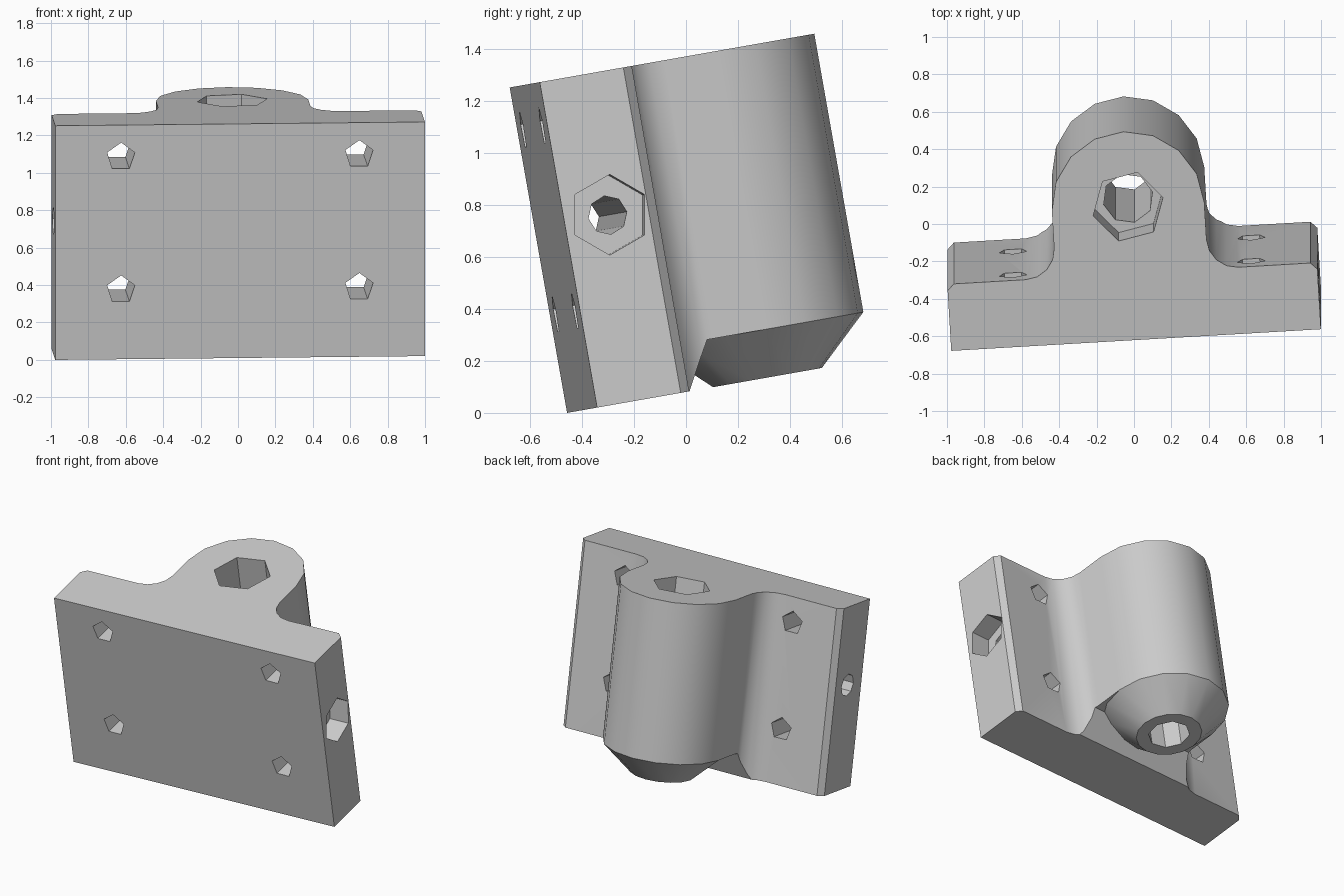
import bpy, bmesh
from math import radians, sin, cos, pi
from mathutils import Matrix

if "Cube" in bpy.data.objects:
    bpy.data.objects.remove(bpy.data.objects["Cube"])

BOTTOM, TOP = 0.078, 1.349      # height range of the body
FRONT, BACK = -0.392, -0.03     # faces of the mounting plate
MID = -0.012                    # plane of symmetry
AXIS_Y, RADIUS = 0.333, 0.408   # barrel axis and radius
FILLET = 0.16
HALF = 0.99
CHAMFER = 0.035
SHOULDER = 0.262                # where the barrel starts to taper

grey = bpy.data.materials.new("plain_grey")
grey.use_nodes = True
grey.diffuse_color = (0.6, 0.6, 0.6, 1)
grey.node_tree.nodes["Principled BSDF"].inputs["Base Color"].default_value = (0.6, 0.6, 0.6, 1)


def prism(name, points, depth):
    """Extrude a closed loop of 3D points along a vector."""
    bm = bmesh.new()
    face = bm.faces.new([bm.verts.new(p) for p in points])
    new = bmesh.ops.extrude_face_region(bm, geom=[face])["geom"]
    bmesh.ops.translate(bm, vec=depth, verts=[v for v in new if isinstance(v, bmesh.types.BMVert)])
    return finish(name, bm)


def finish(name, bm):
    bmesh.ops.recalc_face_normals(bm, faces=bm.faces)
    mesh = bpy.data.meshes.new(name)
    bm.to_mesh(mesh)
    bm.free()
    mesh.materials.append(grey)
    obj = bpy.data.objects.new(name, mesh)
    bpy.context.collection.objects.link(obj)
    return obj


def rod(name, sides, r, start, length, axis, turn=0):
    """Regular prism running from start along an axis."""
    ring = [(r * cos(turn + 2 * pi * i / sides), r * sin(turn + 2 * pi * i / sides)) for i in range(sides)]
    x, y, z = start
    if axis == "X":
        return prism(name, [(x, y + a, z + b) for a, b in ring], (length, 0, 0))
    if axis == "Y":
        return prism(name, [(x + a, y, z + b) for a, b in ring], (0, length, 0))
    return prism(name, [(x + a, y + b, z) for a, b in ring], (0, 0, length))


def combine(target, other, operation):
    mod = target.modifiers.new(other.name, "BOOLEAN")
    mod.operation, mod.object, mod.solver = operation, other, "EXACT"
    bpy.context.view_layer.objects.active = target
    bpy.ops.object.modifier_apply(modifier=mod.name)
    bpy.data.objects.remove(other)


# Body outline: half of the plate, fillet and barrel, then mirrored
half = [(HALF, FRONT), (HALF, BACK - CHAMFER), (HALF - CHAMFER, BACK)]
for i in range(5):
    a = -pi / 2 - i * pi / 8
    half.append((RADIUS + FILLET + FILLET * cos(a), BACK + FILLET + FILLET * sin(a)))
for i in range(8 // 2):
    half.append((RADIUS * cos(i * pi / 8), AXIS_Y + RADIUS * sin(i * pi / 8)))
outline = half + [(0, AXIS_Y + RADIUS)] + [(-x, y) for x, y in reversed(half)]
body = prism("bearing_bracket", [(MID + x, y, BOTTOM) for x, y in outline], (0, 0, TOP - BOTTOM))

# Sloping undercut below the neck and barrel
wedge = [(0, -0.1), (0, BOTTOM), (0.105, SHOULDER), (1, SHOULDER), (1, -0.1)]
combine(body, prism("undercut", [(-1.5, y, z) for y, z in wedge], (3, 0, 0)), "DIFFERENCE")

# Tapered lower end of the barrel
bm = bmesh.new()
bmesh.ops.create_cone(bm, cap_ends=True, segments=16, radius1=0.213, radius2=RADIUS,
                      depth=SHOULDER - BOTTOM,
                      matrix=Matrix.Translation((MID, AXIS_Y, (SHOULDER + BOTTOM) / 2)))
combine(body, finish("taper", bm), "UNION")

# Barrel bore with a hexagonal pocket on top
combine(body, rod("bore", 8, 0.135, (MID, AXIS_Y, 0), 2, "Z", 0.2), "DIFFERENCE")
combine(body, rod("top_pocket", 6, 0.193, (MID, AXIS_Y, TOP - 0.26), 1, "Z", 0.2), "DIFFERENCE")

# Four screw holes through the plate
for sx in (-1, 1):
    for z in (0.455, 1.176):
        combine(body, rod("screw_hole", 5, 0.078, (MID + sx * 0.638, -1, z), 1.5, "Y", 0.3), "DIFFERENCE")

# Cross hole with a hexagonal pocket on the left end
cross_y, cross_z = -0.215, 0.8
combine(body, rod("cross_hole", 8, 0.075, (-2, cross_y, cross_z), 4, "X"), "DIFFERENCE")
combine(body, rod("end_pocket", 6, 0.155, (HALF + MID - 0.14, cross_y, cross_z), 1, "X", radians(80)), "DIFFERENCE")

# Tilt the whole bracket and rest it on the ground
body.data.transform(Matrix.Rotation(radians(10), 4, "X") @ Matrix.Rotation(radians(3.4), 4, "Z"))
low = min(v.co.z for v in body.data.vertices)
body.data.transform(Matrix.Translation((0, 0, -low)))
bpy.ops.object.select_all(action="DESELECT")
body.select_set(True)
bpy.context.view_layer.objects.active = body
bpy.ops.object.shade_smooth_by_angle(angle=radians(28))
